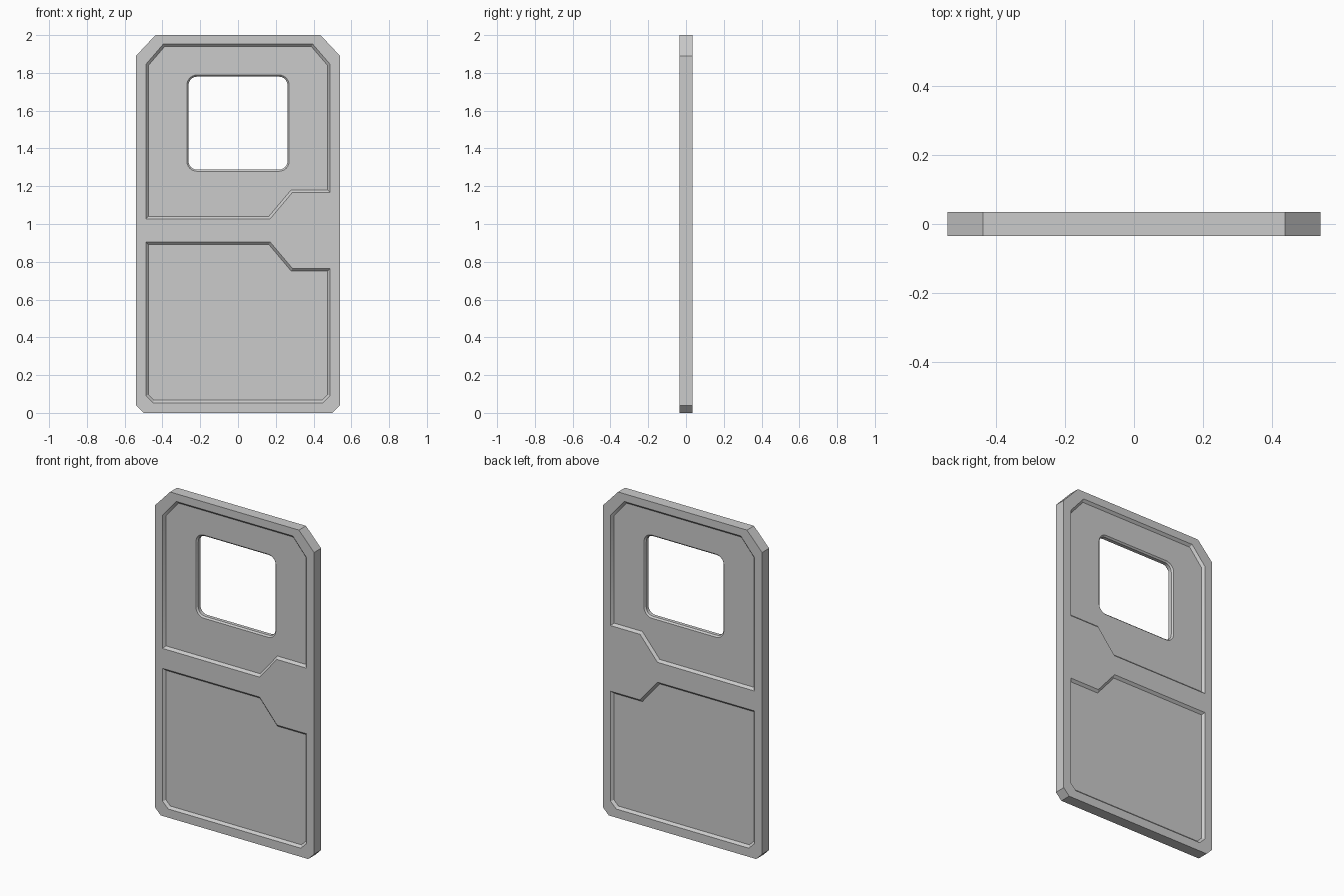
import bpy, bmesh, math
from mathutils import Vector

if "Cube" in bpy.data.objects:
    bpy.data.objects.remove(bpy.data.objects["Cube"])

HALF = 0.034      # half thickness of the door
DEPTH = 0.014     # depth of the recessed panels


def offset(points, d):
    """Grow (d > 0) or shrink a counter-clockwise outline with mitred corners."""
    pts = [Vector(p) for p in points]
    out = []
    for i, p in enumerate(pts):
        e1 = (p - pts[i - 1]).normalized()
        e2 = (pts[(i + 1) % len(pts)] - p).normalized()
        n1, n2 = Vector((e1.y, -e1.x)), Vector((e2.y, -e2.x))
        out.append(p + (n1 + n2) * d / (1 + n1.dot(n2)))
    return out


def loft(name, layers):
    """Closed solid through (outline in xz, y) layers."""
    bm = bmesh.new()
    rings = [[bm.verts.new((p[0], y, p[1])) for p in pts] for pts, y in layers]
    for a, b in zip(rings, rings[1:]):
        for i in range(len(a)):
            j = (i + 1) % len(a)
            bm.faces.new((a[i], a[j], b[j], b[i]))
    bm.faces.new(rings[0])
    bm.faces.new(rings[-1][::-1])
    bmesh.ops.recalc_face_normals(bm, faces=bm.faces)
    me = bpy.data.meshes.new(name)
    bm.to_mesh(me)
    bm.free()
    ob = bpy.data.objects.new(name, me)
    bpy.context.collection.objects.link(ob)
    return ob


def cut(target, cutter):
    cutter.hide_render = True
    bpy.context.view_layer.objects.active = target
    m = target.modifiers.new("cut", 'BOOLEAN')
    m.operation, m.solver, m.object = 'DIFFERENCE', 'EXACT', cutter
    bpy.ops.object.modifier_apply(modifier=m.name)
    bpy.data.objects.remove(cutter)


# Door slab with clipped corners
slab = [(-0.50, 0), (0.50, 0), (0.54, 0.04), (0.54, 1.89),
        (0.437, 2), (-0.437, 2), (-0.54, 1.89), (-0.54, 0.04)]
door = loft("door", [(slab, -HALF), (slab, HALF)])

# Recessed panels on both sides, with sloped walls
upper = [(-0.488, 1.027), (0.17, 1.027), (0.288, 1.167), (0.488, 1.167),
         (0.488, 1.845), (0.395, 1.953), (-0.395, 1.953), (-0.488, 1.845)]
lower = [(-0.45, 0.053), (0.45, 0.053), (0.488, 0.091), (0.488, 0.765),
         (0.288, 0.765), (0.17, 0.905), (-0.488, 0.905), (-0.488, 0.091)]
for side in (-1, 1):
    for panel in (upper, lower):
        cut(door, loft("panel_cutter", [
            (offset(panel, DEPTH), side * (HALF + DEPTH)),
            (offset(panel, -DEPTH), side * (HALF - DEPTH))]))

# Rounded window opening with a chamfered rim on both sides
R, W, H, ZC, SEG = 0.045, 0.262, 0.246, 1.534, 6
window = []
for k, (sx, sz) in enumerate([(1, 1), (-1, 1), (-1, -1), (1, -1)]):
    for s in range(SEG + 1):
        a = math.pi / 2 * (k + s / SEG)
        window.append((sx * (W - R) + R * math.cos(a),
                       ZC + sz * (H - R) + R * math.sin(a)))
flare = offset(window, 0.03)
cut(door, loft("window_cutter", [(flare, -0.041), (window, -0.011),
                                 (window, 0.011), (flare, 0.041)]))

# Smooth window corners, crisp edges elsewhere
bpy.ops.object.select_all(action='DESELECT')
door.select_set(True)
bpy.context.view_layer.objects.active = door
bpy.ops.object.shade_smooth_by_angle(angle=math.radians(30))
